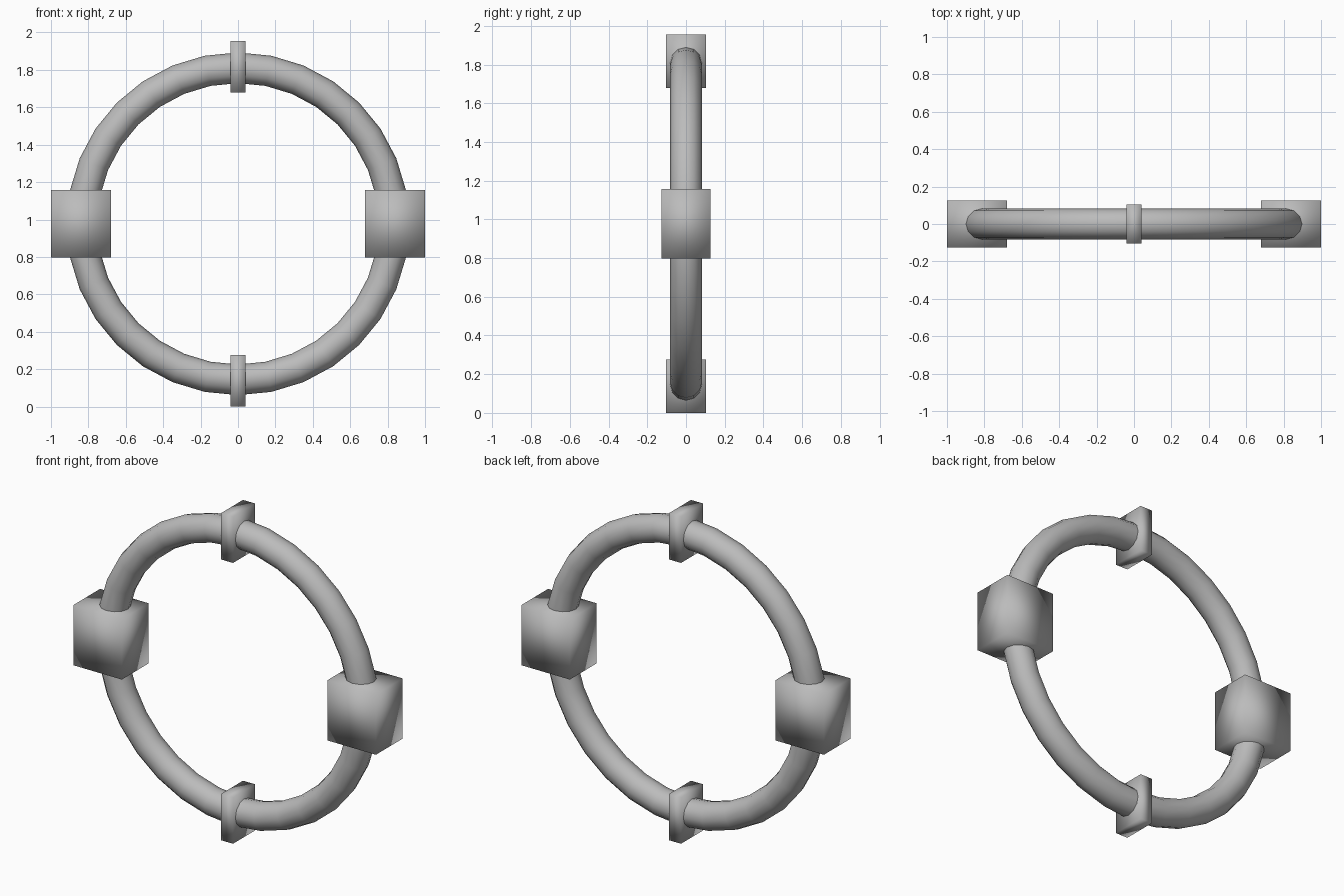
import bpy
from math import pi

default = bpy.data.objects.get("Cube")
if default:
    bpy.data.objects.remove(default, do_unlink=True)

CENTRE_Z = 0.977
RING_RADIUS = 0.834
TUBE_RADIUS = 0.082

grey = bpy.data.materials.new("plain grey")
grey.use_nodes = True
colour = (0.5, 0.5, 0.5, 1)
grey.diffuse_color = colour
grey.node_tree.nodes["Principled BSDF"].inputs["Base Color"].default_value = colour


def finish(name):
    """Name the active object, colour it and shade it smooth."""
    obj = bpy.context.object
    obj.name = name
    obj.data.materials.append(grey)
    bpy.ops.object.shade_smooth()
    return obj


def block(name, size, location):
    bpy.ops.mesh.primitive_cube_add(size=1, location=location)
    bpy.context.object.scale = size
    bpy.ops.object.transform_apply(location=False, rotation=False, scale=True)
    return finish(name)


# Upright round ring
bpy.ops.mesh.primitive_torus_add(
    major_radius=RING_RADIUS, minor_radius=TUBE_RADIUS,
    major_segments=32, minor_segments=12,
    location=(0, 0, CENTRE_Z), rotation=(pi / 2, 0, 0))
finish("ring")

# Large blocks on the two sides
for side, sign in (("left", 1), ("right", -1)):
    block(side + "_block", (0.32, 0.252, 0.36), (sign * 0.84, 0, CENTRE_Z))

# Thin collar plates at the top and bottom
for end, sign in (("top", 1), ("bottom", -1)):
    block(end + "_collar", (0.08, 0.208, 0.276),
          (0, 0, CENTRE_Z + sign * 0.839))
